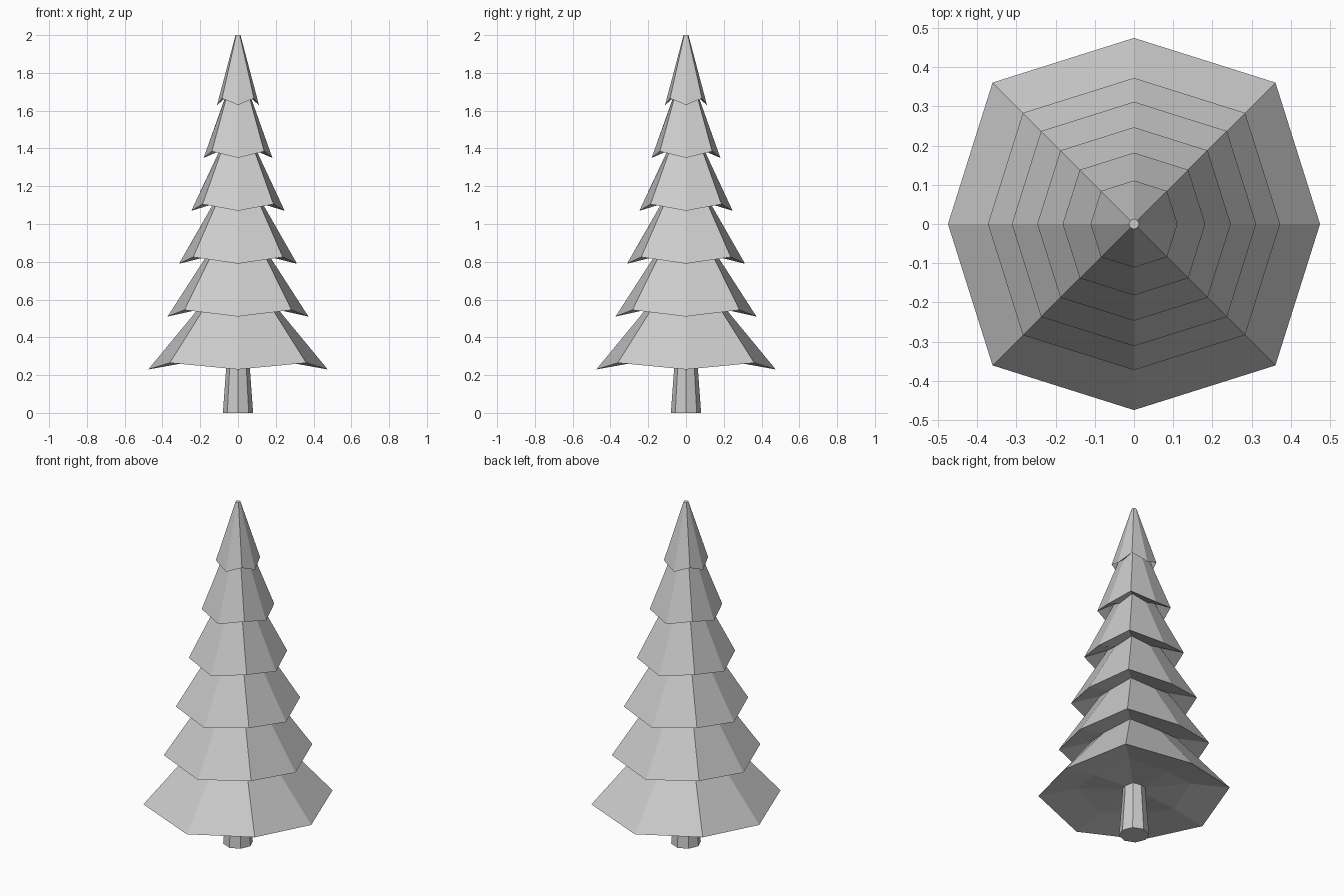
import bpy, bmesh
from math import cos, sin, pi

if "Cube" in bpy.data.objects:
    bpy.data.objects.remove(bpy.data.objects["Cube"])


def ring(bm, r, z, flare=1.0, lift=0.0):
    """Eight-sided ring; diagonal corners can flare out and lift up."""
    verts = []
    for i in range(8):
        a = i * pi / 4
        odd = i % 2
        rr = r * (flare if odd else 1)
        verts.append(bm.verts.new((rr * cos(a), rr * sin(a), z + lift * odd)))
    return verts


def build(name, rings):
    """Skin a list of (r, z, flare, lift) rings and cap both ends."""
    bm = bmesh.new()
    loops = [ring(bm, *r) for r in rings]
    for lo, hi in zip(loops, loops[1:]):
        for i in range(8):
            j = (i + 1) % 8
            bm.faces.new((lo[i], lo[j], hi[j], hi[i]))
    for loop, z in ((loops[0], rings[0][1] + rings[0][3] / 2), (loops[-1], rings[-1][1])):
        c = bm.verts.new((0, 0, z))
        for i in range(8):
            bm.faces.new((loop[i], loop[(i + 1) % 8], c))
    bmesh.ops.recalc_face_normals(bm, faces=bm.faces)
    me = bpy.data.meshes.new(name)
    bm.to_mesh(me)
    bm.free()
    ob = bpy.data.objects.new(name, me)
    bpy.context.collection.objects.link(ob)
    return ob


# Foliage: each tier is an undercut neck followed by a wide rim
necks = [0.28, 0.215, 0.17, 0.132, 0.10, 0.07]
rims = [0.475, 0.373, 0.312, 0.247, 0.182, 0.111]
profile = []
for k, (neck, rim) in enumerate(zip(necks, rims)):
    z = 0.23 + 0.28 * k
    profile.append((neck, z + 0.035, 1.07, 0.035))
    profile.append((rim, z, 1.075, 0.035))
profile.append((0.013, 2.0, 1.0, 0.0))
build("foliage", profile)

# Trunk: tapers up into the foliage
build("trunk", [(0.08, 0, 1, 0), (0.064, 0.22, 1, 0), (0.06, 0.30, 1, 0)])
